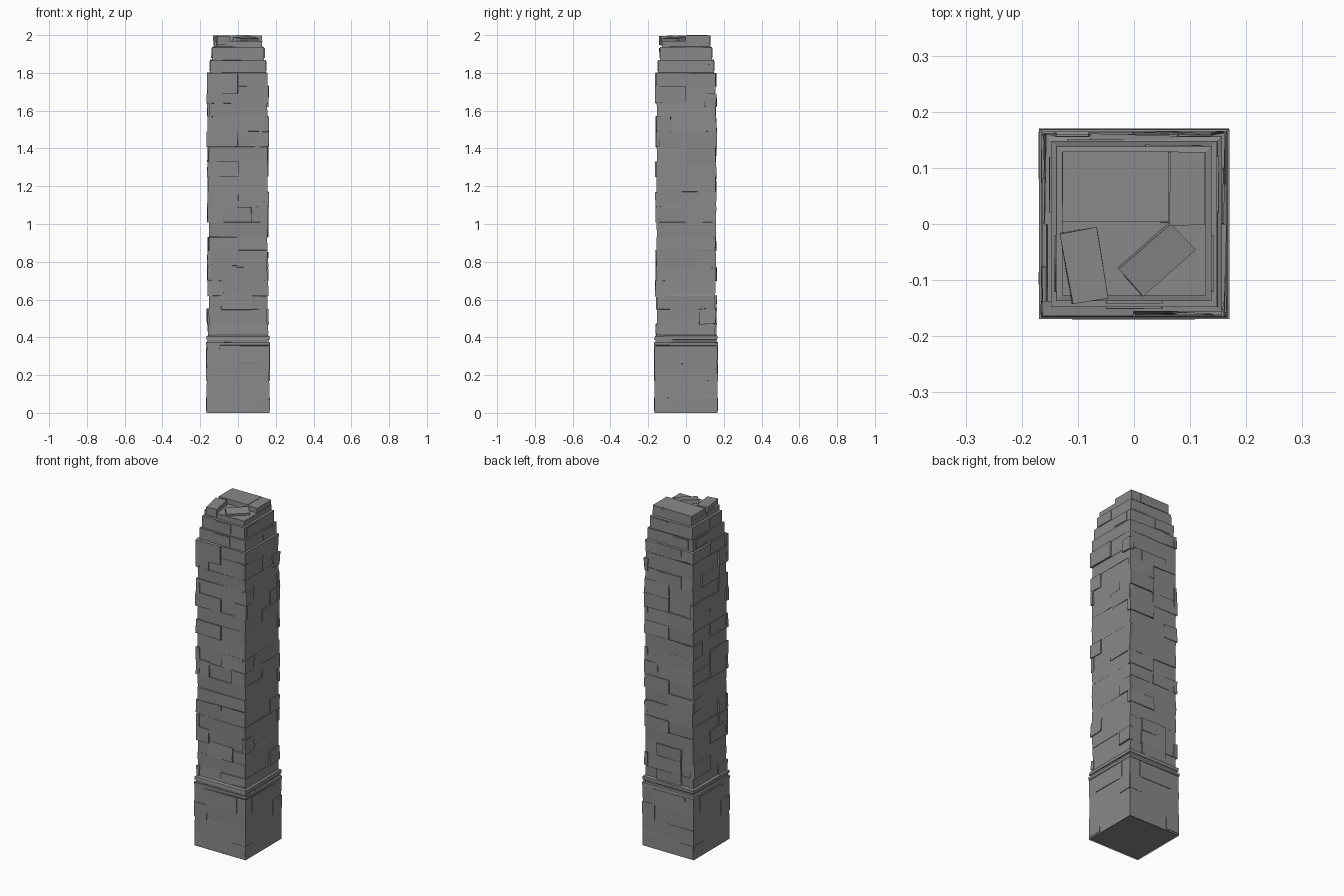
import bpy, bmesh, math, random
from mathutils import Matrix, Vector

if "Cube" in bpy.data.objects:
    bpy.data.objects.remove(bpy.data.objects["Cube"])

random.seed(7)

# Dark grey stone
stone = bpy.data.materials.new("dark_stone")
stone.diffuse_color = (.25, .25, .25, 1)
stone.use_nodes = True
stone.node_tree.nodes["Principled BSDF"].inputs["Base Color"].default_value = stone.diffuse_color


def jit(a):
    return random.uniform(-a, a)


def finish(bm, name):
    bmesh.ops.recalc_face_normals(bm, faces=bm.faces)
    me = bpy.data.meshes.new(name)
    bm.to_mesh(me)
    bm.free()
    me.materials.append(stone)
    ob = bpy.data.objects.new(name, me)
    bpy.context.collection.objects.link(ob)
    return ob


def add_box(bm, lo, hi, turn=None, rough=0.0):
    """Box between two corners, roughened, then turned by a matrix."""
    lo, hi = Vector(lo), Vector(hi)
    vs = bmesh.ops.create_cube(bm, size=1)['verts']
    for v in vs:
        v.co = Vector([lo[i] + (v.co[i] + 0.5) * (hi[i] - lo[i]) for i in range(3)])
        v.co += Vector((jit(rough), jit(rough), jit(rough)))
    if turn:
        bmesh.ops.transform(bm, matrix=turn, verts=vs)


# Pillar core: one skin lofted through the stone courses
shaft = [.41, .47, .55, .62, .70, .77, .86, .93, 1.01, 1.09, 1.17,
         1.25, 1.33, 1.41, 1.49, 1.57, 1.64, 1.73, 1.80]
courses = [(0, .09, .167), (.09, .17, .166), (.17, .26, .166), (.26, .355, .166),
           (.358, .374, .169), (.376, .386, .162), (.389, .405, .166)]
courses += [(a, b, .155) for a, b in zip(shaft, shaft[1:])]
courses += [(1.80, 1.868, .148), (1.868, 1.938, .138), (1.938, 1.97, .128)]

bm = bmesh.new()
prev = bottom = None
for z0, z1, h in courses:
    wob = .0025 if .4 < z0 < 1.79 else .001
    for z in (z0, z1):
        tilt = 0 if z in (0, 1.97) else .003
        x0, x1, y0, y1 = [h + jit(wob) for _ in range(4)]
        ring = [bm.verts.new((x, y, z + jit(tilt))) for x, y in
                ((-x0, -y0), (x1, -y0), (x1, y1), (-x0, y1))]
        if prev:
            for i in range(4):
                j = (i + 1) % 4
                bm.faces.new((prev[i], prev[j], ring[j], ring[i]))
        else:
            bottom = bm.faces.new(ring[::-1])
        prev = ring
bm.faces.new(prev)
# Shallow recess under the foot
bmesh.ops.inset_individual(bm, faces=[bottom], thickness=.06)
for v in bottom.verts:
    v.co.z += .008
finish(bm, "pillar_core")

# Raised bricks: u range and z range on the front and right faces
front = [(-.163, 0, 1.69, 1.80), (-.165, -.08, 1.64, 1.69), (.07, .158, 1.64, 1.73),
         (-.165, 0, 1.41, 1.49), (.09, .163, 1.41, 1.49), (-.162, 0, 1.25, 1.33),
         (0, .158, 1.09, 1.17), (-.163, -.075, 1.01, 1.10), (.07, .16, 1.01, 1.09),
         (-.163, 0, .78, .86), (-.16, -.08, .62, .70), (-.09, .075, .545, .63),
         (0, .158, .42, .47)]
right = [(-.162, 0, 1.64, 1.73), (.10, .16, 1.62, 1.69), (-.16, -.08, 1.49, 1.57),
         (.07, .16, 1.41, 1.49), (0, .158, 1.32, 1.41), (-.162, -.08, 1.09, 1.17),
         (.07, .16, 1.09, 1.17), (0, .158, 1.01, 1.09), (.07, .16, .77, .85),
         (-.162, -.08, .62, .70), (.07, .158, .47, .55)]


def random_face():
    rows = []
    for a, b in zip(shaft, shaft[1:]):
        if random.random() < .75:
            u = random.choice([(-.16, 0), (0, .16), (-.16, -.075), (.075, .16), (-.08, .08)])
            rows.append((*u, a, b))
    return rows


for side, (name, rows) in enumerate((("front", front), ("right", right),
                                     ("back", random_face()), ("left", random_face()))):
    bm = bmesh.new()
    turn = Matrix.Rotation(side * math.pi / 2, 4, 'Z')
    for u0, u1, z0, z1 in rows:
        out = random.uniform(.158, .163)
        add_box(bm, (u0, -out, z0), (u1, -.14, z1), turn, .003)
    # Bricks in the plinth
    for u0, u1, z0, z1 in ((-.10, .11, .26, .352), (.08, .165, .01, .08), (-.166, -.085, .17, .26)):
        s = -1 if side in (1, 3) else 1
        add_box(bm, (min(u0 * s, u1 * s), -.169, z0), (max(u0 * s, u1 * s), -.15, z1), turn, .0012)
    # Bricks in the stepped crown
    u = random.choice((-.07, 0, .07))
    add_box(bm, (u - .05, -.151, 1.81), (u + .05, -.14, 1.862), turn, .001)
    add_box(bm, (-u - .05, -.141, 1.878), (-u + .05, -.13, 1.932), turn, .001)
    finish(bm, name + "_bricks")

# Broken top: two slabs at the back
bm = bmesh.new()
add_box(bm, (-.128, .003, 1.945), (.062, .129, 1.999), rough=.001)
add_box(bm, (.064, -.002, 1.945), (.126, .128, 1.998), rough=.001)
finish(bm, "top_slabs")

# Two loose bricks lying at the front of the top
bm = bmesh.new()
add_box(bm, (-.033, -.064, -.027), (.033, .064, .025),
        Matrix.Translation((-.088, -.074, 1.972)) @ Matrix.Rotation(.17, 4, 'Z'), .002)
add_box(bm, (-.062, -.034, -.022), (.062, .034, .022),
        Matrix.Translation((.039, -.062, 1.965)) @ Matrix.Rotation(.72, 4, 'Z')
        @ Matrix.Rotation(.12, 4, 'X'), .002)
finish(bm, "loose_bricks")
